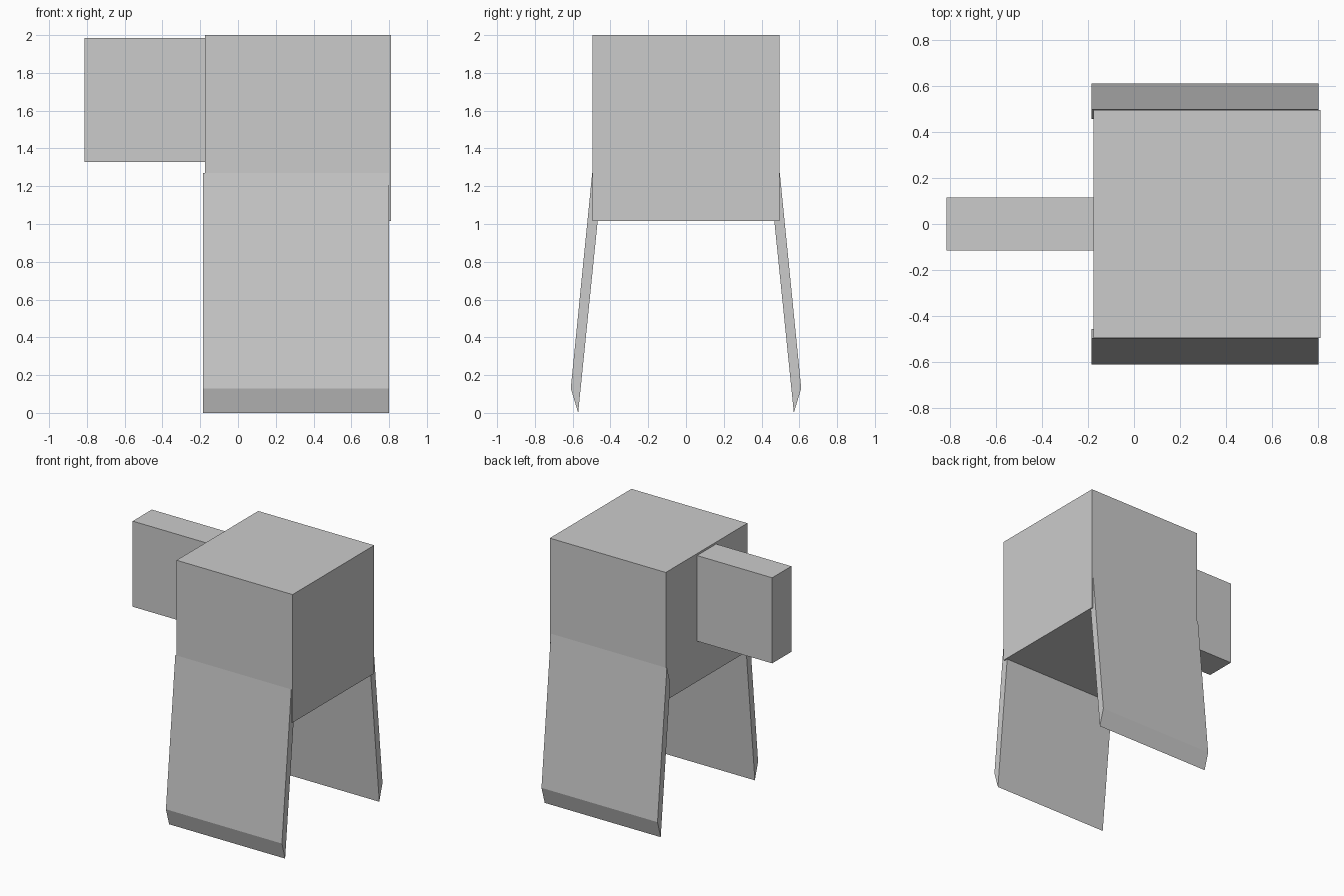
import bpy

if "Cube" in bpy.data.objects:
    bpy.data.objects.remove(bpy.data.objects["Cube"])


def prism(name, profile, x0, x1):
    """Extrude a closed (y, z) outline along x."""
    n = len(profile)
    verts = [(x, y, z) for x in (x0, x1) for y, z in profile]
    faces = [tuple(range(n))[::-1], tuple(range(n, 2 * n))]
    faces += [(i, (i + 1) % n, n + (i + 1) % n, n + i) for i in range(n)]
    mesh = bpy.data.meshes.new(name)
    mesh.from_pydata(verts, [], faces)
    obj = bpy.data.objects.new(name, mesh)
    bpy.context.collection.objects.link(obj)
    return obj


def rect(half_y, z0, z1):
    return [(-half_y, z0), (half_y, z0), (half_y, z1), (-half_y, z1)]


# Main block
prism("body", rect(0.495, 1.017, 2.0), -0.175, 0.81)

# Narrow block projecting from the left side
prism("side_block", rect(0.116, 1.328, 1.985), -0.813, -0.175)

# Splayed leg panels with slanted ends, overlapping the body sides
leg = [(0.571, 0.0), (0.61, 0.13), (0.4965, 1.27), (0.455, 1.14)]
prism("back_leg", leg, -0.185, 0.80)
prism("front_leg", [(-y, z) for y, z in reversed(leg)], -0.185, 0.80)
